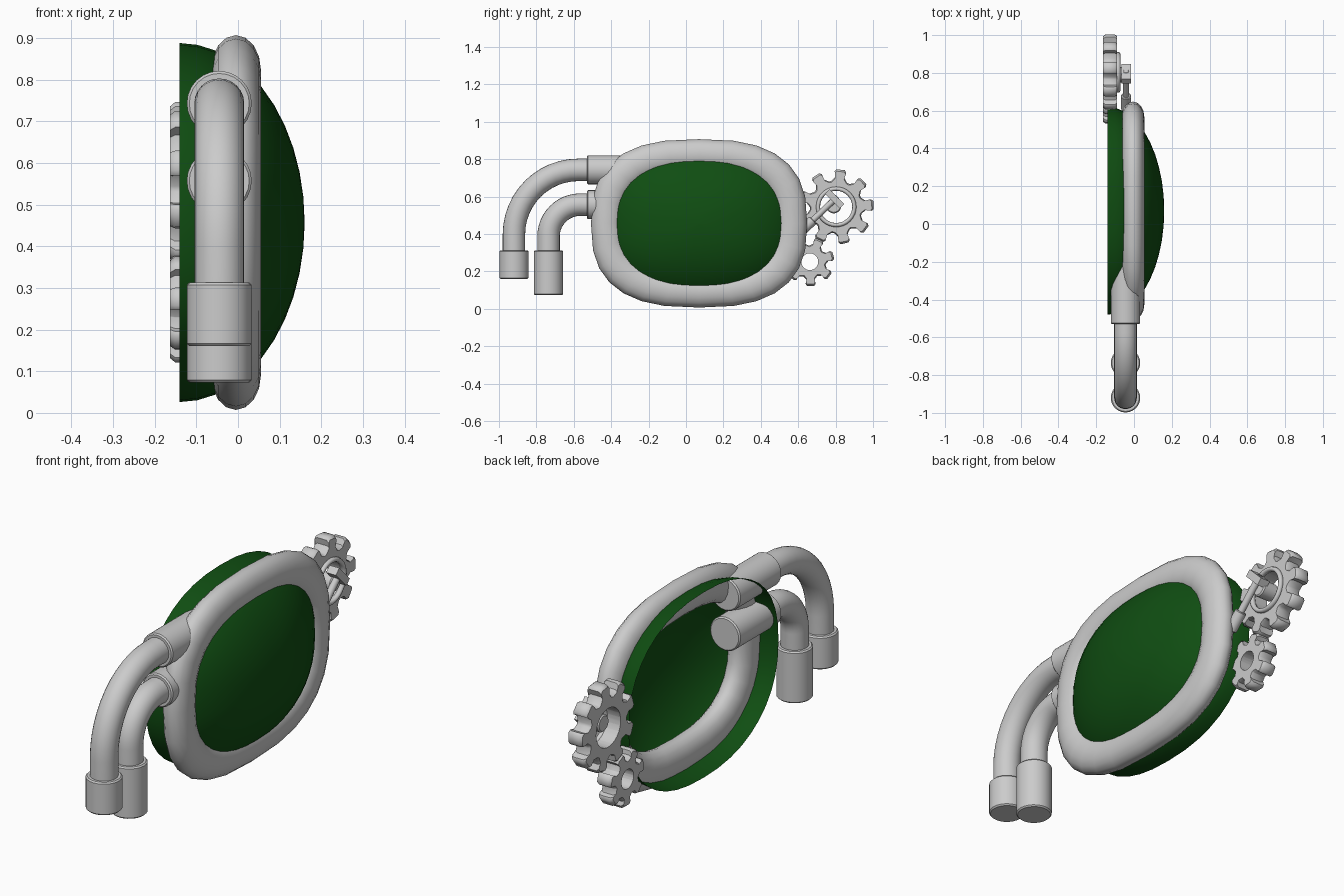
import bpy, bmesh, math
from mathutils import Vector

if "Cube" in bpy.data.objects:
    bpy.data.objects.remove(bpy.data.objects["Cube"])

TAU = 2 * math.pi
CY, CZ = 0.07, 0.457          # centre of the lens body in y and z


def material(name, rgb):
    m = bpy.data.materials.new(name)
    m.diffuse_color = (*rgb, 1)
    m.use_nodes = True
    m.node_tree.nodes["Principled BSDF"].inputs["Base Color"].default_value = m.diffuse_color
    return m


GREY = material("light_grey", (0.6, 0.6, 0.6))
GREEN = material("dark_green", (0.005, 0.075, 0.006))


def finish(name, bm, mat, angle=40):
    bmesh.ops.recalc_face_normals(bm, faces=bm.faces[:])
    me = bpy.data.meshes.new(name)
    bm.to_mesh(me)
    bm.free()
    ob = bpy.data.objects.new(name, me)
    bpy.context.collection.objects.link(ob)
    me.materials.append(mat)
    bpy.ops.object.select_all(action='DESELECT')
    ob.select_set(True)
    bpy.context.view_layer.objects.active = ob
    bpy.ops.object.shade_smooth_by_angle(angle=math.radians(angle))
    return ob


def loft(name, rings, mat, closed=False, caps=(True, True), angle=40):
    """Join a row of equal-sized point rings into a skin."""
    bm = bmesh.new()
    rows = [[bm.verts.new(p) for p in r] for r in rings]
    n = len(rows[0])
    pairs = list(zip(rows, rows[1:])) + ([(rows[-1], rows[0])] if closed else [])
    for a, b in pairs:
        for i in range(n):
            j = (i + 1) % n
            bm.faces.new((a[i], a[j], b[j], b[i]))
    if not closed:
        for use, row in zip(caps, (rows[0], rows[-1])):
            if use:
                bm.faces.new(row)
    return finish(name, bm, mat, angle)


def circle(centre, direction, r, n=24):
    d = Vector(direction).normalized()
    u = Vector((1, 0, 0)) if abs(d.x) < 0.9 else Vector((0, 1, 0))
    u = (u - d * u.dot(d)).normalized()
    v = d.cross(u)
    return [Vector(centre) + r * (u * math.cos(TAU * i / n) + v * math.sin(TAU * i / n))
            for i in range(n)]


def rod(name, a, b, r, edge=0.006, n=24):
    """Cylinder from a to b with softened ends."""
    a, b = Vector(a), Vector(b)
    d = (b - a).normalized()
    stops = [(a, r - edge), (a + d * edge, r), (b - d * edge, r), (b, r - edge)]
    return loft(name, [circle(p, d, q, n) for p, q in stops], GREY)


def squircle(t, ry, rz, n):
    c, s = math.cos(t), math.sin(t)
    return (math.copysign(abs(c) ** (2 / n), c) * ry,
            math.copysign(abs(s) ** (2 / n), s) * rz)


# Rounded frame tube around the lens
rings = []
for i in range(28):
    t = TAU * i / 28
    ring = []
    for k in range(16):
        a = TAU * k / 16
        off = 0.083 * math.cos(a)
        y, z = squircle(t, 0.495 + off, 0.367 + off, 2.65)
        ring.append((-0.005 + 0.06 * math.sin(a), CY + y, CZ + z))
    rings.append(ring)
loft("frame_ring", rings, GREY, closed=True, angle=60)

# Domed lens, open at the back
rings = []
for k in range(12):
    a = math.pi / 2 * min(k / 11, 0.998)
    ring = []
    for i in range(40):
        y, z = squircle(TAU * i / 40, 0.55 * math.cos(a), 0.431 * math.cos(a), 2.3)
        ring.append((-0.14 + 0.3 * math.sin(a), CY + y, CZ + z))
    rings.append(ring)
loft("lens_dome", rings, GREEN, caps=(False, True), angle=60)

# Two bent pipes with a sleeve at each end
PX = -0.045
for label, yv, zh, bend, zlow in (("outer", -0.92, 0.743, 0.345, 0.16),
                                  ("inner", -0.735, 0.557, 0.17, 0.073)):
    path = [((PX, yv, zlow + 0.03), (0, 0, 1))]
    for i in range(13):
        a = math.pi / 2 * i / 12
        path.append(((PX, yv + bend * (1 - math.cos(a)), zh - bend * (1 - math.sin(a))),
                     (0, math.cos(a - math.pi / 2), math.cos(a))))
    path.append(((PX, -0.3, zh), (0, 1, 0)))
    loft(label + "_pipe", [circle(p, d, 0.06) for p, d in path], GREY)
    rod(label + "_pipe_end_sleeve", (PX, yv, zlow), (PX, yv, 0.313), 0.078)
    rod(label + "_pipe_inlet_sleeve", (PX, -0.53, zh), (PX, -0.22, zh), 0.078)


# Cog wheels with flared, rounded teeth
def cog(name, cy, cz, teeth, R, body, hole, half, turn):
    tooth = [(body, -1.35), (body + (R - body) * 0.4, -0.75), (R - 0.012, -1.0), (R, -0.7),
             (R, 0.7), (R - 0.012, 1.0), (body + (R - body) * 0.4, 0.75), (body, 1.35)]
    outer = []
    for i in range(teeth):
        c, s = math.cos(turn + TAU * i / teeth), math.sin(turn + TAU * i / teeth)
        for r, w in tooth:
            w *= half
            outer.append((r * c - w * s, r * s + w * c))
    inner = [tuple(Vector(p).normalized() * hole) for p in outer]
    x0, x1, e = -0.163, -0.09, 0.012

    def ring(pts, x, k=1.0):
        return [(x, cy + y * k, cz + z * k) for y, z in pts]
    k = 1 - 0.010 / R
    loft(name, [ring(outer, x0 + e), ring(outer, x1 - e), ring(outer, x1, k),
                ring(inner, x1), ring(inner, x0), ring(outer, x0, k)],
         GREY, closed=True, angle=50)


cog("large_cog", 0.803, 0.545, 9, 0.2, 0.135, 0.09, 0.031, math.radians(3))
cog("small_cog", 0.662, 0.252, 7, 0.13, 0.078, 0.045, 0.027, math.radians(15))

# Raised lip around the hole of the large cog
rings = []
for i in range(32):
    t = TAU * i / 32
    rings.append([(-0.085 + 0.013 * math.sin(TAU * k / 8),
                   0.803 + (0.097 + 0.011 * math.cos(TAU * k / 8)) * math.cos(t),
                   0.545 + (0.097 + 0.011 * math.cos(TAU * k / 8)) * math.sin(t))
                  for k in range(8)])
loft("large_cog_lip", rings, GREY, closed=True, angle=60)

# Slanted lever with collar, hub and cross-shaped handle
LX = -0.042
rod("cog_hub", (-0.13, 0.79, 0.55), (-0.05, 0.79, 0.55), 0.04)
rod("lever_rod", (LX, 0.58, 0.38), (LX, 0.81, 0.60), 0.016, 0.003, 12)
rod("lever_collar", (LX, 0.61, 0.41), (LX, 0.68, 0.475), 0.027, 0.004, 16)
bm = bmesh.new()
bmesh.ops.create_cube(bm, size=1)
handle = finish("lever_handle", bm, GREY)
handle.scale = (0.05, 0.035, 0.11)
handle.location = (LX, 0.795, 0.588)
handle.rotation_euler = (math.radians(45), 0, 0)
